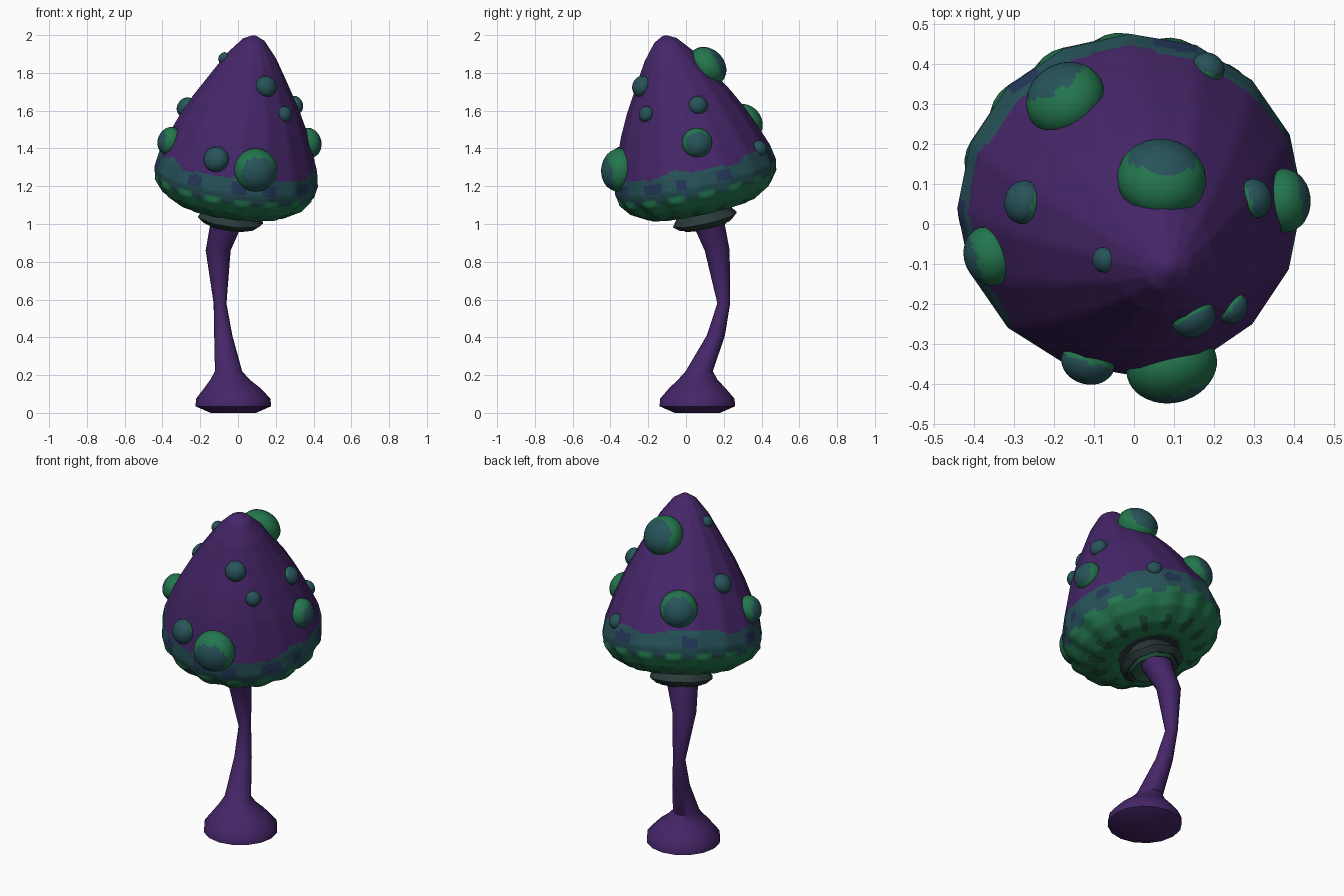
import bpy, bmesh, math
from mathutils import Vector

if "Cube" in bpy.data.objects:
    bpy.data.objects.remove(bpy.data.objects["Cube"])

# ---------- colours (linear) ----------
def mat(name, rgb):
    m = bpy.data.materials.new(name)
    m.diffuse_color = (*rgb, 1)
    m.use_nodes = True
    m.node_tree.nodes["Principled BSDF"].inputs["Base Color"].default_value = m.diffuse_color
    return m

PURPLE = mat("purple", (0.060, 0.019, 0.140))
NAVY = mat("navy", (0.019, 0.040, 0.105))
TEAL = mat("teal", (0.020, 0.087, 0.102))
GREEN = mat("green", (0.017, 0.180, 0.075))
DARK_GREEN = mat("dark green", (0.014, 0.080, 0.045))
GREY = mat("dark grey", (0.024, 0.042, 0.042))

# ---------- helpers ----------
def make_object(name, bm, mats, rule=None, angle=40):
    """Turn a bmesh into an object; rule(face centre) gives the material index."""
    bmesh.ops.recalc_face_normals(bm, faces=bm.faces)
    if rule:
        for f in bm.faces:
            f.material_index = rule(f.calc_center_median())
    me = bpy.data.meshes.new(name)
    bm.to_mesh(me)
    bm.free()
    for m in mats:
        me.materials.append(m)
    ob = bpy.data.objects.new(name, me)
    bpy.context.collection.objects.link(ob)
    bpy.ops.object.select_all(action='DESELECT')
    ob.select_set(True)
    bpy.context.view_layer.objects.active = ob
    bpy.ops.object.shade_smooth_by_angle(angle=math.radians(angle))
    return ob

def loft(rings, cap_ends=True):
    """Skin a list of closed rings of points."""
    bm = bmesh.new()
    loops = [[bm.verts.new(p) for p in ring] for ring in rings]
    n = len(loops[0])
    for a, b in zip(loops, loops[1:]):
        for i in range(n):
            j = (i + 1) % n
            bm.faces.new((a[i], a[j], b[j], b[i]))
    if cap_ends:
        bm.faces.new(loops[0][::-1])
        bm.faces.new(loops[-1])
    return bm

# Tilted frame of the cap: rim centre and axis
C = Vector((-0.01, 0.05, 1.25))
N = Vector((0.13, -0.22, 1)).normalized()
U = Vector((1, 0, 0)).cross(N).normalized()
V = N.cross(U)

def cap_coords(p):
    """Point -> (height, radius, angle) in the cap frame."""
    d = p - C
    x, y = d.dot(U), d.dot(V)
    return d.dot(N), math.hypot(x, y), math.atan2(y, x)

def tilted_ring(r, h, segs, shape=lambda a: 1.0):
    pts = []
    for i in range(segs):
        a = 2 * math.pi * i / segs
        s = r * shape(a)
        pts.append(C + N * h + U * (s * math.cos(a)) + V * (s * math.sin(a)))
    return pts

def polygon(a, sides=16):
    """Radius factor that gives a many-sided outline."""
    step = 2 * math.pi / sides
    return math.cos(step / 2) / math.cos(a % step - step / 2) * 1.01

# ---------- stem ----------
# x, y, z, radius
STEM = [(-.025, .06, 0, .12), (-.025, .06, .035, .2), (-.025, .06, .075, .197),
        (-.03, .06, .13, .15), (-.042, .062, .175, .105), (-.05, .07, .22, .072),
        (-.078, .158, .41, .048), (-.095, .2, .58, .034),
        (-.105, .165, .86, .066), (-.062, .12, 1.0, .085), (-.04, .1, 1.12, .10)]
rings = [[Vector((x + r * math.cos(i * math.pi / 8), y + r * math.sin(i * math.pi / 8), z))
          for i in range(16)] for x, y, z, r in STEM]
make_object("stem", loft(rings), [PURPLE])

# ---------- cap ----------
# radius, height along the axis
CAP = [(.012, .77), (.06, .745), (.13, .66), (.19, .56), (.278, .41), (.335, .295),
       (.378, .19), (.418, .08), (.432, .0), (.42, -.06), (.375, -.12),
       (.29, -.17), (.20, -.18), (.10, -.15)]
fine = []
for (r0, h0), (r1, h1) in zip(CAP, CAP[1:]):
    k = max(1, round(math.hypot(r1 - r0, h1 - h0) / .014))
    fine += [(r0 + (r1 - r0) * i / k, h0 + (h1 - h0) * i / k) for i in range(k)]
fine.append(CAP[-1])

def rim_shape(h):
    ripple = .022 if h < -.055 else 0
    return lambda a: polygon(a) * (1 + ripple * math.sin(16 * a))

def cap_rule(p):
    h, r, a = cap_coords(p)
    wob = .012 * math.sin(5 * a + 1) + .008 * math.sin(11 * a)
    if h > .085 + wob:
        return 0                                    # purple dome
    if h > -.12 and r > .36:                        # rim bands
        if h > -.045 + .016 * math.sin(16 * a):
            blotch = math.sin(7 * a) + math.sin(13 * a + 2) > .5
            return 1 if blotch and .0 < h < .06 else 2
        return 3
    if r < .17:
        return 5                                    # dark throat
    if .235 < r < .335 and math.sin(14 * a) > .25 + abs(r - .285) * 10:
        return 4                                    # underside blotches
    return 3

make_object("cap", loft([tilted_ring(r, h, 96, rim_shape(h)) for r, h in fine]),
            [PURPLE, NAVY, TEAL, GREEN, DARK_GREEN, GREY], cap_rule, 50)

# ---------- collar under the cap ----------
COLLAR = [(.11, -.15), (.14, -.19), (.172, -.235), (.14, -.262), (.09, -.225)]
wavy = lambda a: 1 + .03 * math.sin(8 * a)
make_object("collar", loft([tilted_ring(r, h, 32, wavy) for r, h in COLLAR]), [GREY])
FRILL = [(.09, -.22), (.128, -.255), (.115, -.272), (.075, -.245)]
make_object("collar_frill", loft([tilted_ring(r, h, 32, wavy) for r, h in FRILL]),
            [DARK_GREEN])

# ---------- warts ----------
def surface(h):
    """Cap radius and slope at a height."""
    for (r0, h0), (r1, h1) in zip(CAP, CAP[1:]):
        if h1 <= h <= h0:
            t = (h0 - h) / (h0 - h1)
            return r0 + (r1 - r0) * t, (r1 - r0) / (h0 - h1)

# x, y, z, radius
WARTS = [(.10, -.38, 1.28, .115), (-.12, -.36, 1.34, .068), (.165, -.265, 1.72, .057),
         (.27, -.23, 1.575, .042), (.305, .065, 1.63, .05), (.385, .06, 1.43, .08),
         (-.36, -.08, 1.44, .076), (-.28, .055, 1.62, .055), (.07, .135, 1.84, .112),
         (-.17, .31, 1.54, .102), (.18, .38, 1.40, .042), (-.08, -.09, 1.88, .032)]
for i, (x, y, z, rad) in enumerate(WARTS):
    h, r, a = cap_coords(Vector((x, y, z)))
    r, slope = surface(h)
    out = U * math.cos(a) + V * math.sin(a)
    centre = C + N * h + out * r
    normal = (out + N * slope).normalized()
    tint = (normal - N * .3).normalized()           # teal tips lean downhill
    bm = bmesh.new()
    bmesh.ops.create_uvsphere(bm, u_segments=20, v_segments=20, radius=rad)
    rot = normal.to_track_quat('Z', 'Y')
    for v in bm.verts:
        v.co = centre + rot @ Vector((v.co.x, v.co.y, v.co.z * .8))
    limit = .5 if rad > .07 else -.1
    make_object(f"wart_{i + 1}", bm, [TEAL, GREEN],
                lambda p: 0 if (p - centre).dot(tint) > rad * limit else 1)
